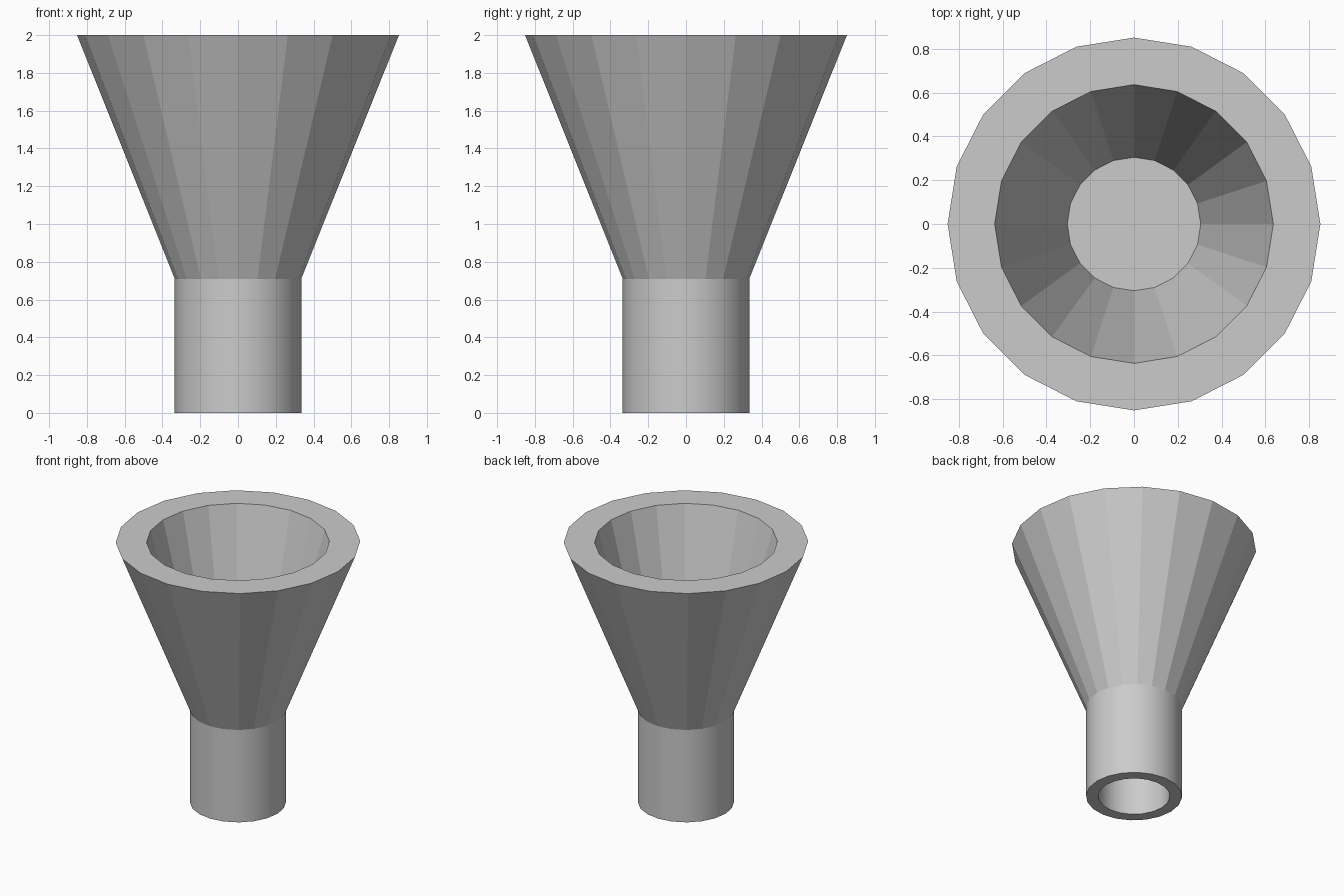
import bpy, bmesh, math

if "Cube" in bpy.data.objects:
    bpy.data.objects.remove(bpy.data.objects["Cube"])

SIDES = 20


def lathe(name, profile, smooth=False):
    """Spin a closed (radius, z) profile round z; radius 0 makes a pole."""
    bm = bmesh.new()
    rings = []
    for r, z in profile:
        if r == 0:
            rings.append([bm.verts.new((0, 0, z))] * SIDES)
        else:
            rings.append([bm.verts.new((r * math.cos(math.tau * i / SIDES),
                                        r * math.sin(math.tau * i / SIDES), z))
                          for i in range(SIDES)])
    for a, b in zip(rings, rings[1:]):
        for i in range(SIDES):
            j = (i + 1) % SIDES
            bm.faces.new(dict.fromkeys((a[i], a[j], b[j], b[i])))
    bmesh.ops.recalc_face_normals(bm, faces=bm.faces)
    mesh = bpy.data.meshes.new(name)
    bm.to_mesh(mesh)
    bm.free()
    obj = bpy.data.objects.new(name, mesh)
    bpy.context.collection.objects.link(obj)
    if smooth:
        bpy.ops.object.select_all(action='DESELECT')
        obj.select_set(True)
        bpy.context.view_layer.objects.active = obj
        bpy.ops.object.shade_smooth_by_angle(angle=math.radians(30))
    return obj


# Faceted cone with a thick rim and a flat-floored bowl
lathe("funnel_cone", [(0, 0.71), (0.335, 0.71), (0.852, 2.0),
                      (0.637, 2.0), (0.305, 0.75), (0, 0.75)])

# Smooth stem, hollow from below
lathe("stem_tube", [(0, 0.71), (0.335, 0.71), (0.335, 0),
                    (0.25, 0), (0.25, 0.67), (0, 0.67)], smooth=True)
